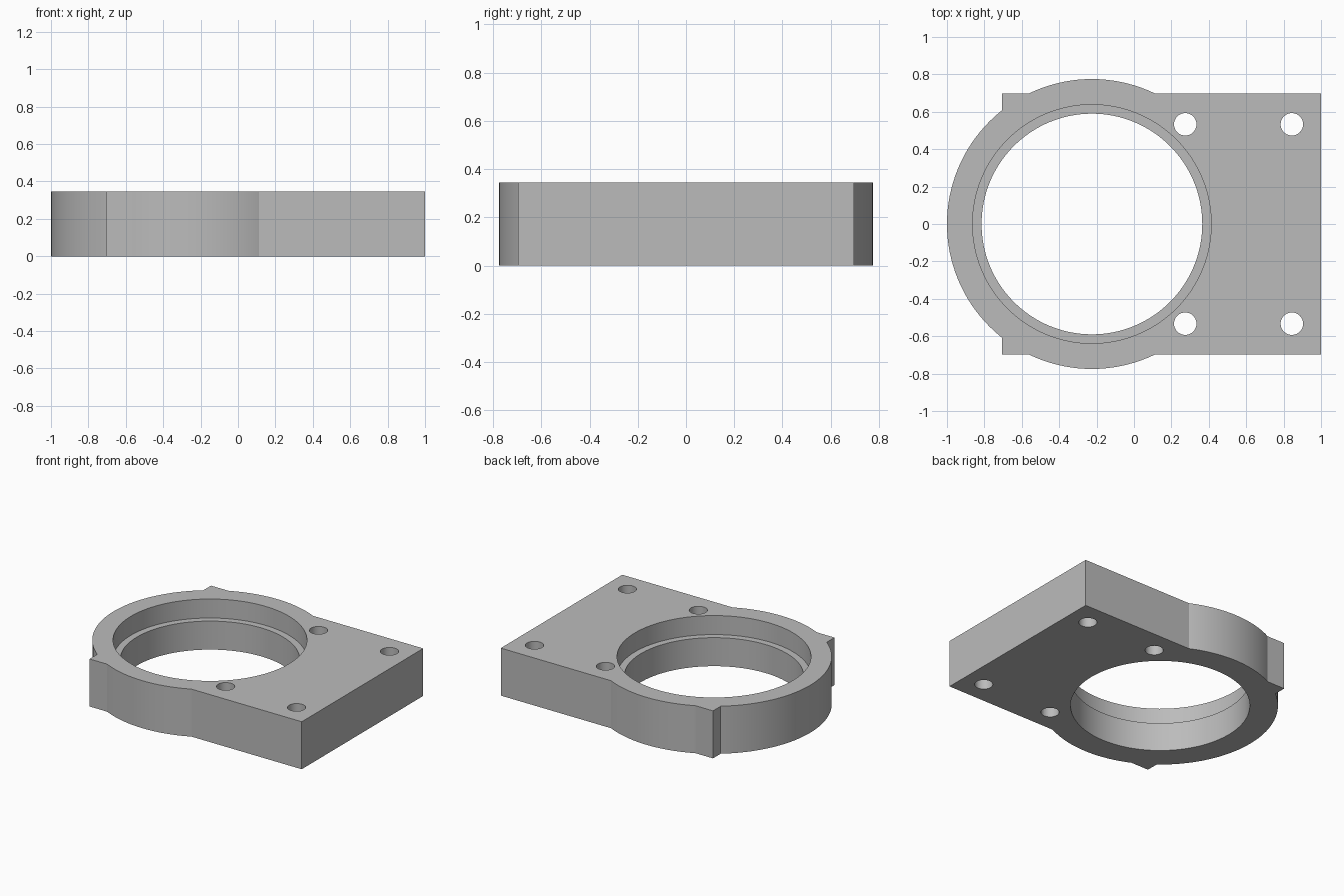
import bpy
import math

if "Cube" in bpy.data.objects:
    bpy.data.objects.remove(bpy.data.objects["Cube"], do_unlink=True)

HEIGHT = 0.345
STEP_Z = 0.207          # ledge between bore and counterbore
RING_X = -0.225
PLATE_LEFT, PLATE_HALF_Y = -0.705, 0.697

grey = bpy.data.materials.new("plain grey")
grey.use_nodes = True
grey.diffuse_color = (0.5, 0.5, 0.5, 1)
grey.node_tree.nodes["Principled BSDF"].inputs["Base Color"].default_value = (0.5, 0.5, 0.5, 1)


def cylinder(name, x, y, radius, z0, z1, sides=128):
    bpy.ops.mesh.primitive_cylinder_add(vertices=sides, radius=radius, depth=z1 - z0,
                                        location=(x, y, (z0 + z1) / 2))
    ob = bpy.context.object
    ob.name = name
    ob.data.materials.append(grey)
    return ob


def combine(target, tool, operation):
    mod = target.modifiers.new(operation.lower(), "BOOLEAN")
    mod.operation = operation
    mod.solver = "EXACT"
    mod.object = tool
    bpy.context.view_layer.objects.active = target
    bpy.ops.object.modifier_apply(modifier=mod.name)
    bpy.data.objects.remove(tool, do_unlink=True)


# Rectangular mounting plate
bpy.ops.mesh.primitive_cube_add(size=1, location=((1 + PLATE_LEFT) / 2, 0, HEIGHT / 2))
housing = bpy.context.object
housing.name = "bearing_housing"
housing.scale = (1 - PLATE_LEFT, 2 * PLATE_HALF_Y, HEIGHT)
bpy.ops.object.transform_apply(location=True, rotation=False, scale=True)
housing.data.materials.append(grey)

# Round boss, through bore and counterbore
combine(housing, cylinder("boss", RING_X, 0, 0.775, 0, HEIGHT), "UNION")
combine(housing, cylinder("bore_cutter", RING_X, 0, 0.59, -0.1, HEIGHT + 0.1), "DIFFERENCE")
combine(housing, cylinder("counterbore_cutter", RING_X, 0, 0.638, STEP_Z, HEIGHT + 0.1), "DIFFERENCE")

# Four bolt holes
for x in (0.274, 0.844):
    for y in (-0.533, 0.533):
        combine(housing, cylinder("bolt_cutter", x, y, 0.06, -0.1, HEIGHT + 0.1, 48), "DIFFERENCE")

# Smooth round walls, sharp edges
bpy.ops.object.select_all(action="DESELECT")
housing.select_set(True)
bpy.context.view_layer.objects.active = housing
bpy.ops.object.shade_smooth_by_angle(angle=math.radians(20))
